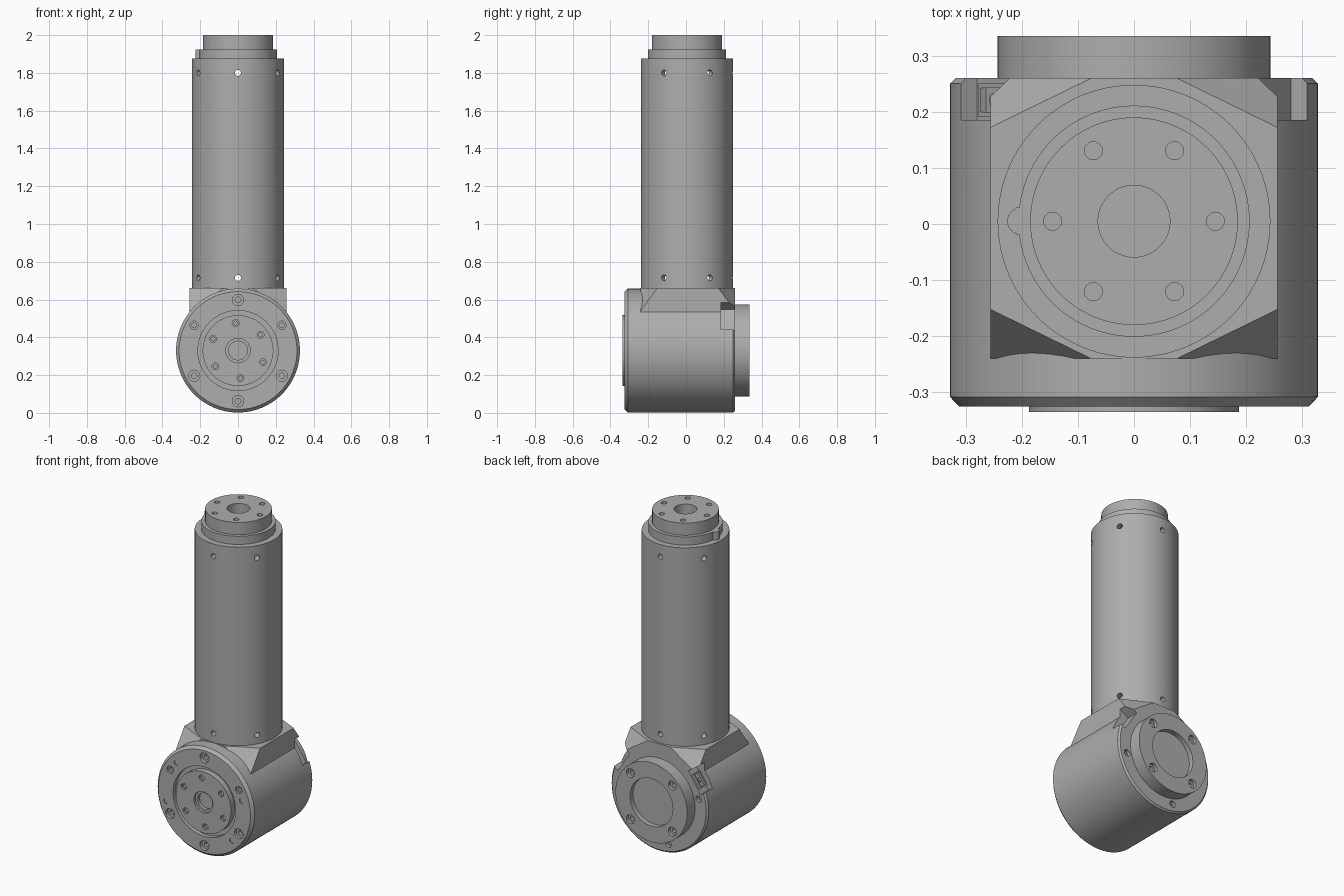
import bpy
import bmesh
from math import pi, cos, sin, radians
from mathutils import Matrix, Vector

if "Cube" in bpy.data.objects:
    bpy.data.objects.remove(bpy.data.objects["Cube"], do_unlink=True)

GREY = (0.42, 0.42, 0.42, 1)
metal = bpy.data.materials.new("grey metal")
metal.use_nodes = True
metal.diffuse_color = GREY
metal.node_tree.nodes["Principled BSDF"].inputs["Base Color"].default_value = GREY

AXIS_Z = 0.33      # height of the joint axis
COLUMN_Y = 0.005   # column centre
FRONT = Matrix.Translation((0, 0, AXIS_Z)) @ Matrix.Rotation(pi / 2, 4, 'X')   # local z -> -y
BACK = Matrix.Translation((0, 0, AXIS_Z)) @ Matrix.Rotation(-pi / 2, 4, 'X')   # local z -> +y
UP = Matrix.Translation((0, COLUMN_Y, 0))


def add_lathe(bm, profile, matrix, steps=96, closed=False):
    """Spin a (radius, height) profile about local z."""
    part = bmesh.new()
    vs = [part.verts.new((r, 0, h)) for r, h in profile]
    es = [part.edges.new(p) for p in zip(vs, vs[1:])]
    if closed:
        es.append(part.edges.new((vs[-1], vs[0])))
    bmesh.ops.spin(part, geom=vs + es, cent=(0, 0, 0), axis=(0, 0, 1),
                   angle=2 * pi, steps=steps, use_merge=True)
    bmesh.ops.remove_doubles(part, verts=part.verts, dist=1e-5)
    bmesh.ops.recalc_face_normals(part, faces=part.faces)
    part.transform(matrix)
    mesh = bpy.data.meshes.new("temp")
    part.to_mesh(mesh)
    part.free()
    bm.from_mesh(mesh)
    bpy.data.meshes.remove(mesh)


def add_box(bm, lo, hi, matrix=Matrix()):
    lo, hi = Vector(lo), Vector(hi)
    size = Matrix.Diagonal((*(hi - lo), 1))
    bmesh.ops.create_cube(bm, size=1, matrix=matrix @ Matrix.Translation((lo + hi) / 2) @ size)


def finish(name, bm):
    mesh = bpy.data.meshes.new(name)
    bm.to_mesh(mesh)
    bm.free()
    mesh.materials.append(metal)
    obj = bpy.data.objects.new(name, mesh)
    bpy.context.collection.objects.link(obj)
    return obj


def activate(obj):
    bpy.ops.object.select_all(action='DESELECT')
    obj.select_set(True)
    bpy.context.view_layer.objects.active = obj


def carve(obj, bm):
    cutter = finish("cutter", bm)
    cutter.hide_render = True
    mod = obj.modifiers.new("cut", 'BOOLEAN')
    mod.operation, mod.solver, mod.object = 'DIFFERENCE', 'EXACT', cutter
    activate(obj)
    bpy.ops.object.modifier_apply(modifier=mod.name)
    bpy.data.objects.remove(cutter, do_unlink=True)


def smooth(obj):
    activate(obj)
    bpy.ops.object.shade_smooth_by_angle(angle=radians(25))


def lathe(name, profile, matrix, closed=False):
    bm = bmesh.new()
    add_lathe(bm, profile, matrix, closed=closed)
    return finish(name, bm)


def drill(bm, matrix, x, y, face, r, depth, pilot=0.0):
    """Blind hole; a pilot radius makes it a counterbore."""
    deep = face - depth
    profile = [(0, face + 0.02), (r, face + 0.02), (r, deep)]
    if pilot:
        profile += [(pilot, deep), (pilot, deep - 0.02), (0, deep - 0.02)]
    else:
        profile.append((0, deep))
    add_lathe(bm, profile, matrix @ Matrix.Translation((x, y, 0)), steps=20)


def ring(radius, count, start=0):
    for i in range(count):
        a = radians(start + 360 * i / count)
        yield radius * cos(a), radius * sin(a)


def notch_frame(side):
    # local x points outward through the notch, local z along the rim
    return (Matrix.Translation((0, 0, AXIS_Z)) @ Matrix.Diagonal((side, 1, 1, 1))
            @ Matrix.Rotation(radians(-33), 4, 'Y'))


def carve_notches(obj):
    for side in (-1, 1):
        bm = bmesh.new()
        add_box(bm, (0.285, 0.185, -0.075), (0.42, 0.3, 0.075), notch_frame(side))
        bmesh.ops.recalc_face_normals(bm, faces=bm.faces)
        carve(obj, bm)


# Joint housing: chamfered drum along y
housing = lathe("joint_housing", [(0, -0.26), (0.318, -0.26), (0.328, -0.25), (0.328, 0.308),
                                  (0.312, 0.325), (0, 0.325)], FRONT)
bm = bmesh.new()
add_lathe(bm, [(0.187, 0.3), (0.212, 0.3), (0.212, 0.35), (0.187, 0.35)], FRONT, closed=True)
for i, (x, y) in enumerate(ring(0.268, 6, 30)):
    if i in (0, 2):
        drill(bm, FRONT, x, y, 0.325, 0.022, 0.012, 0.012)
    else:
        drill(bm, FRONT, x, y, 0.325, 0.03, 0.02, 0.015)
for a in (16, 135, 194, 315):
    drill(bm, FRONT, 0.265 * cos(radians(a)), 0.265 * sin(radians(a)), 0.325, 0.017, 0.006)
for x, y in ring(0.275, 4, 13):
    drill(bm, BACK, x, y, 0.26, 0.02, 0.02, 0.01)
# clearance behind the output plate bores
drill(bm, FRONT, 0, 0, 0.325, 0.17, 0.06)
carve(housing, bm)
carve_notches(housing)
smooth(housing)

# Output plate on the front
plate = lathe("output_plate", [(0, 0.26), (0.187, 0.26), (0.187, 0.335), (0, 0.335)], FRONT)
bm = bmesh.new()
drill(bm, FRONT, 0, 0, 0.335, 0.065, 0.015, 0.05)
for x, y in ring(0.146, 6, 35):
    drill(bm, FRONT, x, y, 0.335, 0.018, 0.012, 0.01)
carve(plate, bm)
smooth(plate)

# Rear flange with shallow recess and four bolts
flange = lathe("rear_flange", [(0, 0.2), (0.243, 0.2), (0.243, 0.335), (0.145, 0.335),
                               (0.145, 0.305), (0, 0.305)], BACK)
bm = bmesh.new()
for x, y in ring(0.2, 4, 45):
    drill(bm, BACK, x, y, 0.335, 0.027, 0.02, 0.014)
carve(flange, bm)
smooth(flange)

# Saddle block under the column, with its corners sliced off
bm = bmesh.new()
add_box(bm, (-0.256, -0.24, 0.4), (0.256, 0.26, 0.66))


def slice_off(point, normal):
    geom = bm.verts[:] + bm.edges[:] + bm.faces[:]
    cut = bmesh.ops.bisect_plane(bm, geom=geom, plane_co=point, plane_no=normal, clear_outer=True)
    edges = [e for e in cut["geom_cut"] if isinstance(e, bmesh.types.BMEdge)]
    bmesh.ops.contextual_create(bm, geom=edges)


for sx in (-1, 1):
    for sy, edge_y in ((-1, -0.24), (1, 0.26)):
        slice_off((sx * 0.256, edge_y - sy * 0.088, 0.66), (sx / 0.18, sy / 0.088, 1 / 0.12))
    slice_off((sx * 0.256, 0.23, 0.5), (sx * 3, 2, 0))
bmesh.ops.recalc_face_normals(bm, faces=bm.faces)
saddle = finish("saddle_block", bm)
carve_notches(saddle)

# Connector seated in the right notch
bm = bmesh.new()
add_box(bm, (0.27, 0.192, -0.045), (0.302, 0.25, 0.045), notch_frame(-1))
bmesh.ops.recalc_face_normals(bm, faces=bm.faces)
connector = finish("connector", bm)
bm = bmesh.new()
add_box(bm, (0.29, 0.2, -0.037), (0.32, 0.242, 0.037), notch_frame(-1))
bmesh.ops.recalc_face_normals(bm, faces=bm.faces)
carve(connector, bm)
bm = bmesh.new()
add_lathe(bm, [(0, 0.28), (0.012, 0.28), (0.012, 0.3), (0, 0.3)],
          notch_frame(-1) @ Matrix.Translation((0, 0.221, 0)) @ Matrix.Rotation(pi / 2, 4, 'Y'), steps=16)
smooth(finish("connector_pin", bm))

# Hollow column with two rows of radial screw holes
column = lathe("column_tube", [(0.205, 0.65), (0.243, 0.65), (0.243, 1.875), (0.205, 1.875)],
               UP, closed=True)
bm = bmesh.new()
for z in (0.715, 1.8):
    for i in range(6):
        turn = Matrix.Rotation(radians(30 + 60 * i), 4, 'Z') @ Matrix.Rotation(pi / 2, 4, 'Y')
        drill(bm, UP @ Matrix.Translation((0, 0, z)) @ turn, 0, 0, 0.25, 0.016, 0.08)
carve(column, bm)
smooth(column)

# Stepped top cap with bore and bolt holes
cap = lathe("top_cap", [(0, 1.83), (0.206, 1.83), (0.206, 1.925), (0.185, 1.925), (0.185, 2.0),
                        (0.064, 2.0), (0.064, 1.93), (0, 1.93)], UP)
bm = bmesh.new()
for x, y in ring(0.145, 6):
    drill(bm, UP, x, y, 2.0, 0.016, 0.04)
carve(cap, bm)
smooth(cap)

# Locating key on the cap's right side
bm = bmesh.new()
add_box(bm, (-0.21, -0.024, 1.86), (-0.195, 0.024, 1.925), UP)
add_lathe(bm, [(0, 1.86), (0.024, 1.86), (0.024, 1.925), (0, 1.925)],
          UP @ Matrix.Translation((-0.202, 0, 0)), steps=32)
smooth(finish("locating_key", bm))
